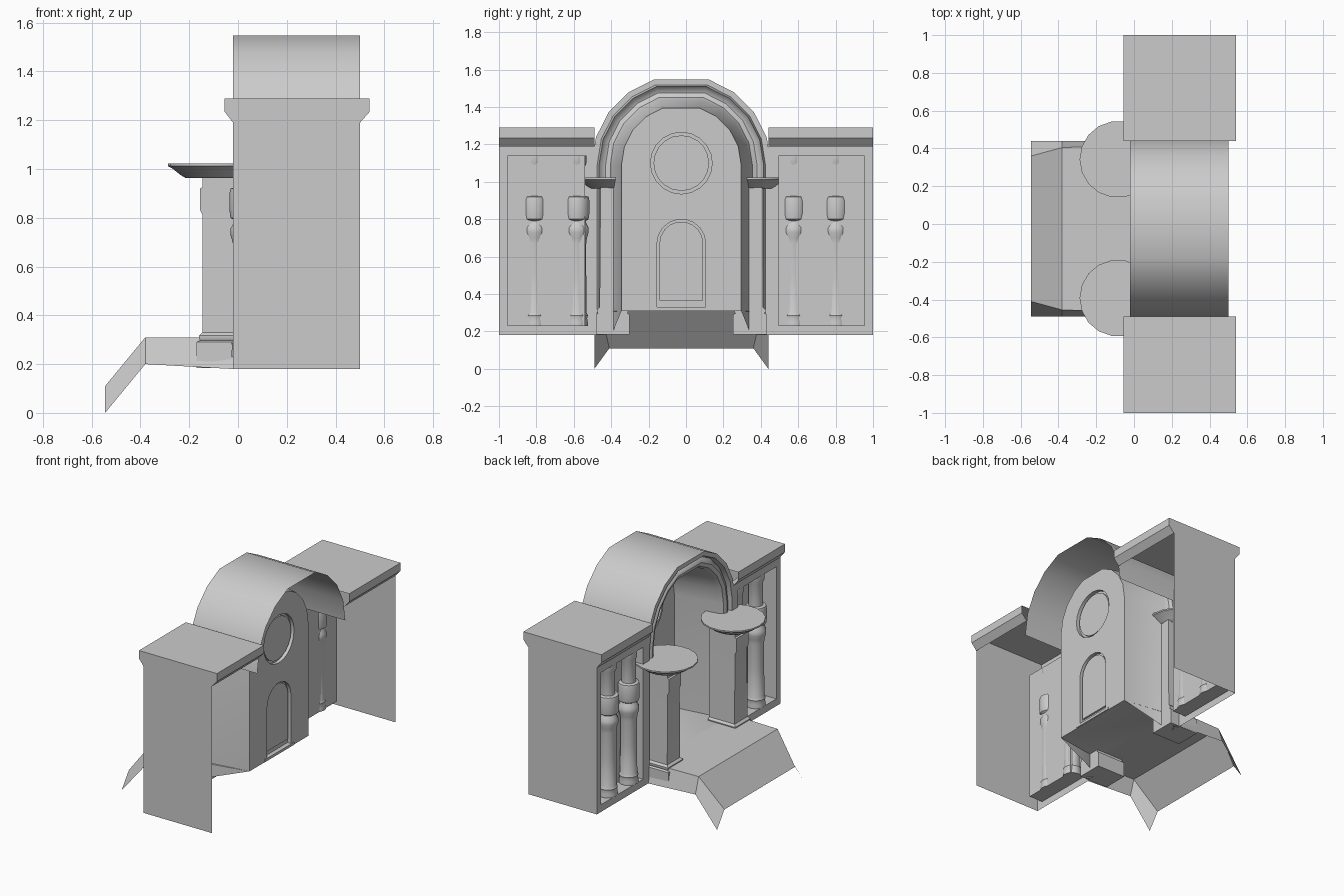
import bpy, bmesh
from math import sin, cos, pi, radians

if "Cube" in bpy.data.objects:
    bpy.data.objects.remove(bpy.data.objects["Cube"])

CY = -0.025          # centre line of the portal
SPRING = 1.09        # height where arches begin


def make(name, verts, faces):
    me = bpy.data.meshes.new(name)
    me.from_pydata(verts, [], faces)
    finish(name, me)


def finish(name, me):
    bm = bmesh.new()
    bm.from_mesh(me)
    bmesh.ops.remove_doubles(bm, verts=bm.verts, dist=1e-5)
    bmesh.ops.recalc_face_normals(bm, faces=bm.faces)
    bm.to_mesh(me)
    bm.free()
    me.shade_smooth()
    me.set_sharp_from_angle(angle=radians(35))
    ob = bpy.data.objects.new(name, me)
    bpy.context.collection.objects.link(ob)


def loft(name, rings, closed=False, caps=False):
    n = len(rings[0])
    verts = [v for r in rings for v in r]
    faces = []
    for i in range(len(rings) - 1):
        for j in range(n if closed else n - 1):
            k = (j + 1) % n
            faces.append((i*n + j, i*n + k, (i+1)*n + k, (i+1)*n + j))
    if caps:
        faces += [tuple(range(n)), tuple(range((len(rings)-1)*n, len(rings)*n))]
    make(name, verts, faces)


def lathe(name, x, y, prof, n):
    loft(name, [[(x + r*cos(2*pi*i/n), y + r*sin(2*pi*i/n), z)
                 for i in range(n)] for r, z in prof], True, True)


def boxes(name, y, x1, prof):
    # stacked rectangular sections: (front x, half width, z)
    loft(name, [[(x0, y-h, z), (x1, y-h, z), (x1, y+h, z), (x0, y+h, z)]
                for x0, h, z in prof], True, True)


def arch(x, r, zb, cy=CY, zs=SPRING, angs=(0, 18, 36, 54, 72, 108, 126, 144, 162, 180)):
    pts = [(x, cy + r*cos(radians(a)), zs + r*sin(radians(a))) for a in angs]
    if zb is not None:
        pts = [(x, cy + r, zb)] + pts + [(x, cy - r, zb)]
    return pts


# barrel roof over the portal
loft("barrel_roof", [arch(-0.02, 0.48, None), arch(0.5, 0.48, None)])

# portal surround with rounded moulding and splayed niche
loft("portal_niche", [arch(x, r, z) for x, r, z in (
    (-0.02, 0.48, 0.18), (-0.02, 0.45, 0.18), (0.015, 0.44, 0.18),
    (-0.005, 0.425, 0.18), (-0.012, 0.405, 0.18), (-0.002, 0.38, 0.19),
    (0.025, 0.365, 0.2), (0.33, 0.32, 0.31))])

# niche back wall with round window and door recessed in it
door = [(0.33, CY+0.13, 0.33)] + arch(0.33, 0.13, None, CY, 0.67, range(0, 181, 20)) + \
       [(0.33, CY-0.13, 0.33)]
rose = [(0.33, CY + 0.165*cos(pi*i/10), 1.1 + 0.165*sin(pi*i/10)) for i in range(20)]
bm = bmesh.new()
edges = []
for loop in (arch(0.33, 0.32, 0.31), door, rose):
    vs = [bm.verts.new(p) for p in loop]
    edges += [bm.edges.new((vs[i], vs[(i+1) % len(vs)])) for i in range(len(vs))]
bmesh.ops.triangle_fill(bm, edges=edges, use_beauty=True, normal=(-1, 0, 0))
me = bpy.data.meshes.new("niche_back_wall")
bm.to_mesh(me)
bm.free()
finish("niche_back_wall", me)


def inset(loop, d, x):
    cy = sum(p[1] for p in loop)/len(loop)
    cz = sum(p[2] for p in loop)/len(loop)
    return [(x, cy + (p[1]-cy)*d, cz + (p[2]-cz)*d) for p in loop]


for nm, lp in (("door", door), ("round_window", rose)):
    loft(nm, [inset(lp, 1, 0.33), inset(lp, 1, 0.305), inset(lp, 0.9, 0.305),
              inset(lp, 0.9, 0.318)], True)
    make(nm + "_panel", inset(lp, 0.9, 0.318), [tuple(range(len(lp)))])
boxes("door_sill", CY, 0.335, [(0.28, 0.16, 0.312), (0.28, 0.16, 0.33)])

# platform and ramp with side skirts
loft("platform_ramp", [
    [(x, CY-ho, zb), (x, CY-hi, zt), (x, CY+hi, zt), (x, CY+ho, zb)]
    for x, hi, zt, ho, zb in ((0.33, 0.32, 0.31, 0.32, 0.31),
                              (-0.02, 0.37, 0.31, 0.38, 0.305),
                              (-0.021, 0.44, 0.31, 0.465, 0.18),
                              (-0.38, 0.43, 0.31, 0.465, 0.20),
                              (-0.545, 0.385, 0.11, 0.465, 0.0))])

COLUMN = [(0.062, 0.23), (0.062, 0.25), (0.058, 0.27), (0.062, 0.285), (0.055, 0.3),
          (0.053, 0.5), (0.053, 0.67), (0.057, 0.7), (0.066, 0.73), (0.066, 0.755),
          (0.055, 0.775), (0.05, 0.79), (0.066, 0.8), (0.07, 0.83), (0.07, 0.9),
          (0.066, 0.92), (0.046, 0.925), (0.046, 1.08), (0.054, 1.1), (0.054, 1.14)]

for tag, s in (("left", -1), ("right", 1)):
    yo, yi = s*1.0, (0.44 if s > 0 else -0.49)
    # wing: front wall frame, recessed panel behind the columns
    ra, rb = s*0.955, (0.495 if s > 0 else -0.54)

    def rect(x, a, b, z0, z1):
        return [(x, a, z0), (x, b, z0), (x, b, z1), (x, a, z1)]
    loft(tag + "_wing_front", [rect(-0.02, yo, yi, 0.18, 1.19),
                               rect(-0.02, ra, rb, 0.23, 1.14),
                               rect(0.085, ra, rb, 0.23, 1.14)], True)
    make(tag + "_wing_panel", rect(0.085, ra, rb, 0.23, 1.14), [(0, 1, 2, 3)])
    # wing roof with cornice, and outer side wall (back stays open)
    zt = 1.29
    cor = [(-0.02, 1.19), (-0.055, 1.235), (-0.055, zt), (0.54, zt), (0.54, 1.235), (0.5, 1.19)]
    loft(tag + "_wing_roof", [[(x, y, z) for x, z in cor] for y in (yo, yi)])
    wall = [(0.5, 0.18), (-0.02, 0.18)] + cor
    make(tag + "_wing_side", [(x, yo, z) for x, z in wall], [tuple(range(len(wall)))])
    # paired columns in the recess
    for k, y in enumerate((0.58, 0.805)):
        lathe(f"{tag}_column_{k+1}", 0.035, s*y - 0.005, COLUMN, 14)
    # pier with pedestal, capital and round canopy slab
    py = CY + s*0.367
    boxes(tag + "_pier", py, 0.05, [
        (-0.17, 0.09, 0.185), (-0.17, 0.09, 0.29), (-0.155, 0.078, 0.297),
        (-0.16, 0.083, 0.305), (-0.16, 0.083, 0.317), (-0.145, 0.07, 0.33),
        (-0.145, 0.066, 0.81), (-0.155, 0.066, 0.83), (-0.155, 0.066, 0.92),
        (-0.145, 0.066, 0.925), (-0.145, 0.066, 0.97)])
    lathe(tag + "_canopy", -0.085, py, [
        (0.13, 0.963), (0.15, 0.975), (0.185, 1.003), (0.203, 1.012), (0.203, 1.022)], 18)
